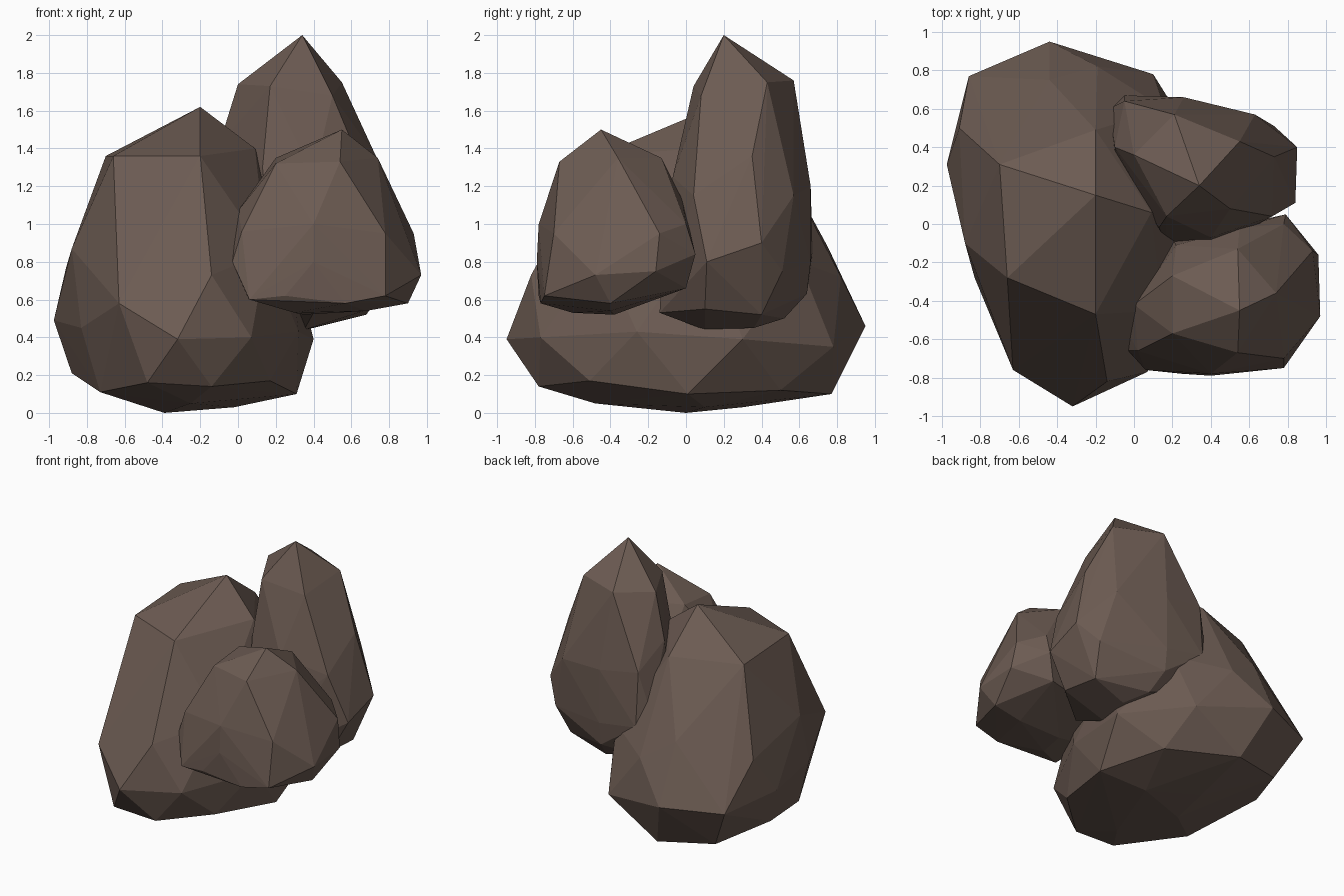
import bpy, bmesh

stone = bpy.data.materials.new("brown_stone")
stone.diffuse_color = (0.15, 0.105, 0.085, 1)


def rock(name, peak, *rings):
    """Faceted boulder: convex skin over a peak and rings of corner points."""
    bm = bmesh.new()
    for co in [peak] + [p for ring in rings for p in ring]:
        bm.verts.new(co)
    bmesh.ops.convex_hull(bm, input=bm.verts[:])
    loose = [v for v in bm.verts if not v.link_faces]
    bmesh.ops.delete(bm, geom=loose, context='VERTS')
    bmesh.ops.recalc_face_normals(bm, faces=bm.faces[:])
    mesh = bpy.data.meshes.new(name)
    bm.to_mesh(mesh)
    bm.free()
    mesh.materials.append(stone)
    obj = bpy.data.objects.new(name, mesh)
    bpy.context.collection.objects.link(obj)
    return obj


# Wide boulder on the left: shoulder, belly, lower rim, base
rock("large_boulder", (-0.2, 0.15, 1.62),
     [(-0.2, -0.47, 1.36), (-0.66, -0.28, 1.36), (-0.7, 0.31, 1.36),
      (-0.2, 0.49, 1.36), (0.09, 0.06, 1.4)],
     [(-0.14, -0.82, 0.73), (-0.63, -0.76, 0.58), (-0.88, -0.1, 0.87),
      (-0.91, 0.5, 0.77), (-0.44, 0.75, 0.88), (-0.19, 0.82, 0.72),
      (0.16, 0.6, 0.8), (0.26, 0.1, 0.95), (0.15, -0.45, 0.85)],
     [(-0.32, -0.95, 0.39), (-0.83, -0.28, 0.45), (-0.975, 0.31, 0.49),
      (-0.86, 0.77, 0.45), (-0.44, 0.95, 0.46), (0.1, 0.78, 0.35),
      (0.4, 0.3, 0.39), (0.32, -0.26, 0.43), (0.07, -0.77, 0.4)],
     [(-0.48, -0.79, 0.16), (-0.14, -0.78, 0.14), (0.17, -0.51, 0.17),
      (0.31, 0.01, 0.1), (0.15, 0.5, 0.12), (-0.3, 0.77, 0.1),
      (-0.7, 0.65, 0.14), (-0.88, 0.25, 0.21), (-0.73, -0.3, 0.11)],
     [(-0.39, 0.0, 0.0), (-0.25, -0.48, 0.05), (-0.02, 0.1, 0.03),
      (-0.35, 0.3, 0.03)])

# Tall pointed rock at the back right
rock("tall_rock", (0.34, 0.2, 2.0),
     [(0.17, 0.04, 1.73), (0.0, 0.36, 1.74), (0.21, 0.57, 1.76),
      (0.55, 0.43, 1.75), (0.5, 0.08, 1.68)],
     [(-0.1, 0.4, 1.42), (-0.05, 0.64, 1.25), (0.26, 0.66, 1.2),
      (0.63, 0.57, 1.15), (0.73, 0.35, 1.36), (0.72, 0.04, 1.15),
      (0.4, -0.07, 1.25), (0.13, -0.02, 1.3)],
     [(-0.13, 0.6, 0.95), (-0.05, 0.67, 0.85), (0.26, 0.66, 0.8),
      (0.73, 0.51, 0.75), (0.85, 0.4, 0.9), (0.84, 0.11, 0.8),
      (0.4, -0.12, 0.85), (0.17, -0.1, 0.85), (-0.1, 0.3, 0.9)],
     [(0.26, 0.64, 0.63), (0.68, 0.4, 0.52), (0.7, 0.1, 0.55),
      (0.4, -0.14, 0.53), (0.0, 0.2, 0.6), (0.05, 0.55, 0.58)],
     [(0.35, 0.1, 0.44), (0.4, 0.36, 0.45), (0.3, 0.52, 0.5)])

# Smaller rock at the front right
rock("small_rock", (0.55, -0.45, 1.5),
     [(0.2, -0.27, 1.35), (0.2, -0.57, 1.32), (0.54, -0.67, 1.33),
      (0.74, -0.36, 1.35), (0.54, -0.13, 1.35)],
     [(0.0, -0.42, 1.07), (0.02, -0.66, 0.96), (0.4, -0.78, 1.0),
      (0.78, -0.7, 0.95), (0.93, -0.14, 0.95), (0.78, 0.0, 1.0),
      (0.55, -0.02, 1.13), (0.22, -0.11, 1.1)],
     [(-0.05, -0.53, 0.85), (-0.03, -0.66, 0.8), (0.4, -0.79, 0.8),
      (0.97, -0.48, 0.73), (0.96, -0.16, 0.75), (0.79, 0.05, 0.84),
      (0.2, -0.08, 0.84)],
     [(0.06, -0.76, 0.6), (0.25, -0.78, 0.62), (0.57, -0.77, 0.58),
      (0.78, -0.75, 0.62), (0.9, -0.4, 0.58), (0.72, 0.0, 0.66),
      (0.25, -0.1, 0.64), (0.05, -0.45, 0.61)],
     [(0.3, -0.6, 0.53), (0.35, -0.38, 0.52), (0.68, -0.4, 0.54)])
